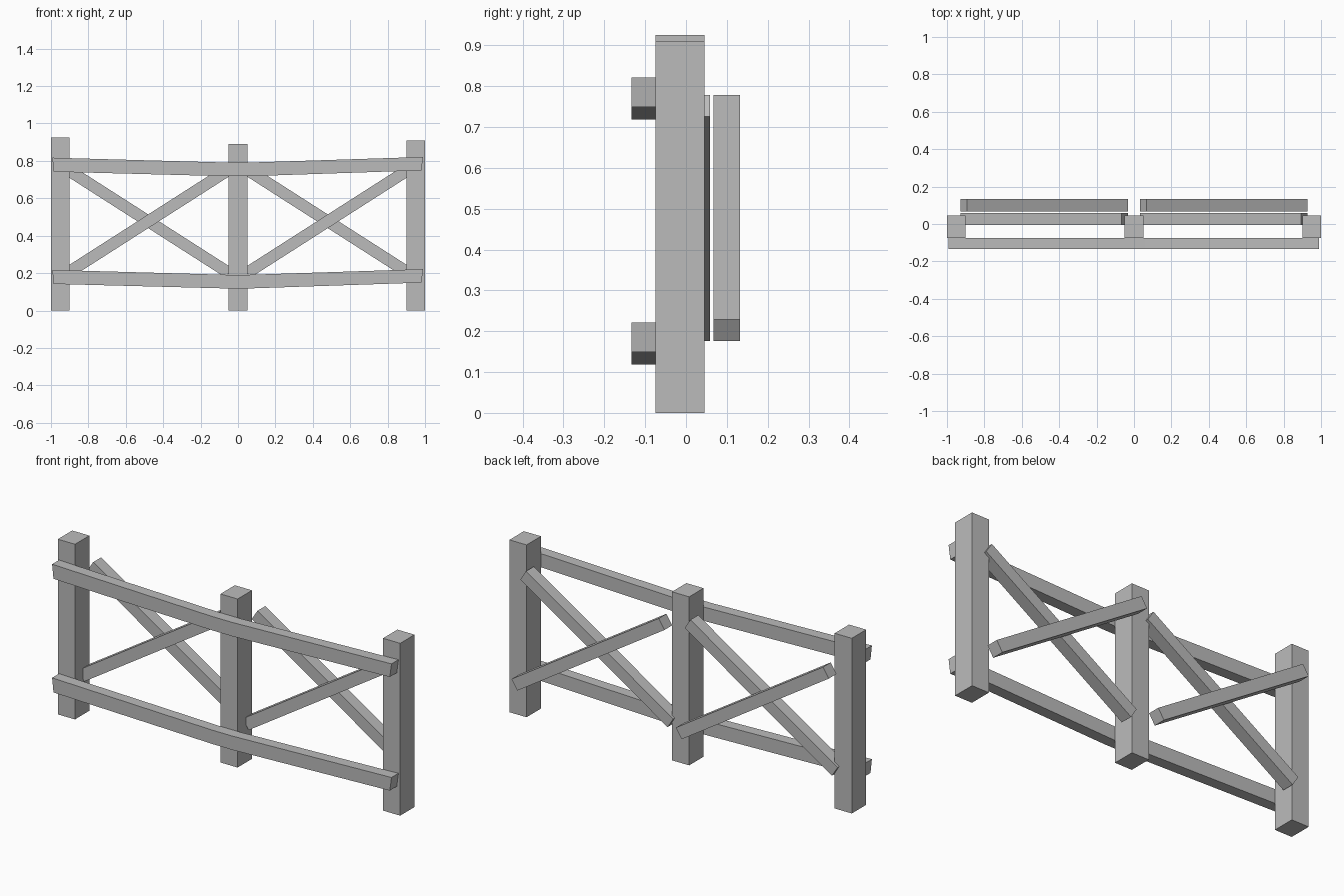
import bpy
import bmesh
from math import atan2, hypot
from mathutils import Matrix

cube = bpy.data.objects.get("Cube")
if cube:
    bpy.data.objects.remove(cube, do_unlink=True)

wood = bpy.data.materials.new("grey_wood")
wood.use_nodes = True
GREY = (0.5, 0.5, 0.5, 1)
wood.diffuse_color = GREY
wood.node_tree.nodes["Principled BSDF"].inputs["Base Color"].default_value = GREY


def add_object(name, bm):
    bmesh.ops.recalc_face_normals(bm, faces=bm.faces)
    mesh = bpy.data.meshes.new(name)
    bm.to_mesh(mesh)
    bm.free()
    mesh.materials.append(wood)
    obj = bpy.data.objects.new(name, mesh)
    bpy.context.collection.objects.link(obj)
    return obj


def box(name, size, center, tilt=0.0):
    bm = bmesh.new()
    bmesh.ops.create_cube(bm, size=1)
    bm.transform(Matrix.Translation(center) @ Matrix.Rotation(tilt, 4, "Y")
                 @ Matrix.Diagonal((*size, 1)))
    return add_object(name, bm)


def rail(name, lift):
    # Front outline of the sagging rail, extruded backwards to the posts
    bottom = [(-0.985, 0.142), (-0.06, 0.118), (0.06, 0.118), (0.98, 0.149)]
    top = [(0.99, 0.221), (0.06, 0.191), (-0.06, 0.191), (-0.993, 0.217)]
    bm = bmesh.new()
    face = bm.faces.new([bm.verts.new((x, -0.133, z + lift)) for x, z in bottom + top])
    new = bmesh.ops.extrude_face_region(bm, geom=[face])["geom"]
    bmesh.ops.translate(bm, vec=(0, 0.058, 0),
                        verts=[v for v in new if isinstance(v, bmesh.types.BMVert)])
    return add_object(name, bm)


# Posts of uneven height
for side, x, height in (("right", -0.95, 0.925), ("middle", 0, 0.89), ("left", 0.95, 0.91)):
    box(side + "_post", (0.1, 0.12, height), (x, -0.015, height / 2))

# Horizontal rails across the front
rail("lower_rail", 0)
rail("upper_rail", 0.6)

# Crossed braces in each bay, one layer behind the other
RUN, RISE = 0.86, 0.55
for side, x in (("right", -0.48), ("left", 0.48)):
    for layer, y, sign in (("inner", 0.026, -1), ("outer", 0.1, 1)):
        box(f"{side}_{layer}_brace", (hypot(RUN, RISE), 0.065, 0.062),
            (x, y, 0.477), sign * atan2(RISE, RUN))
